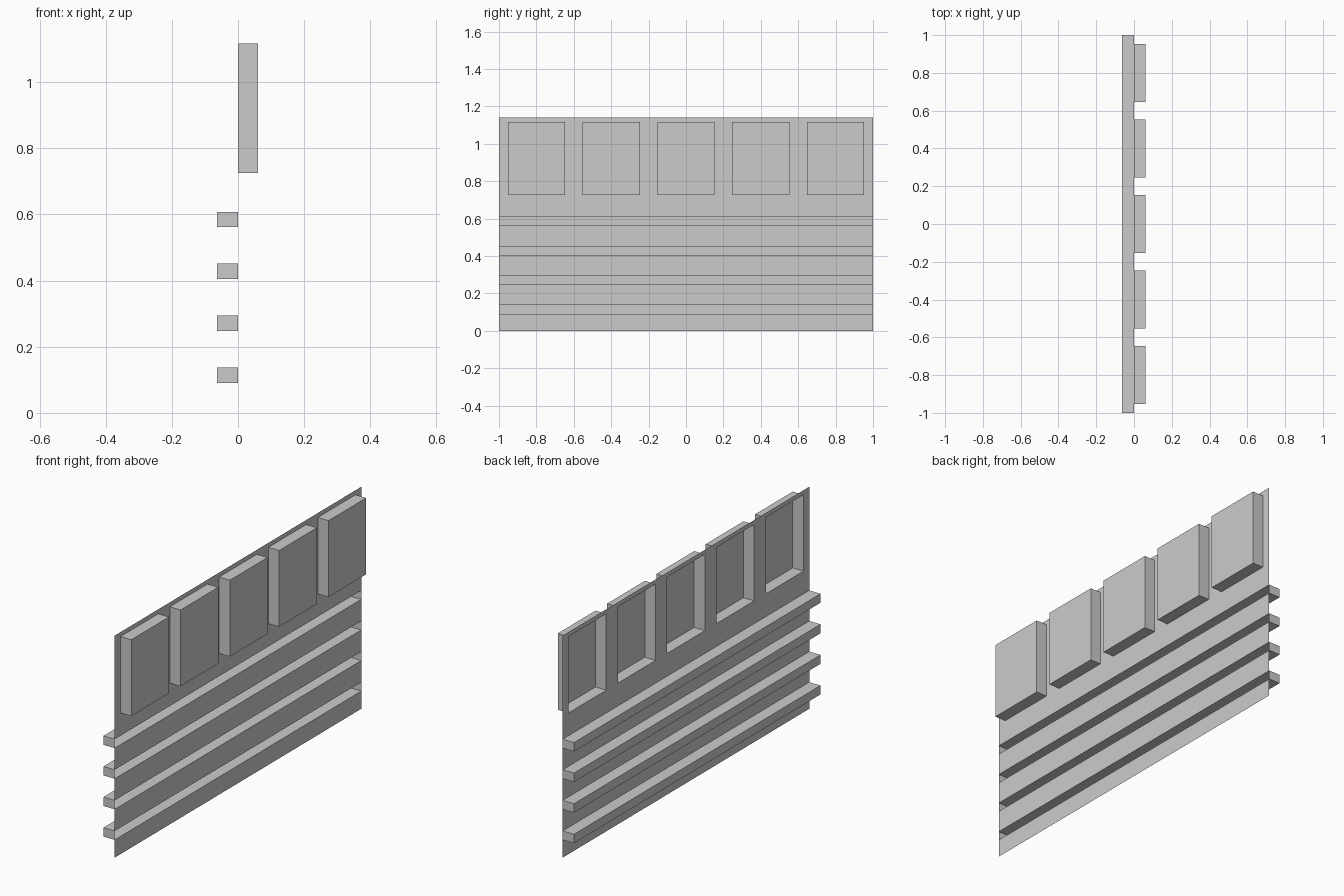
import bpy, bmesh

if "Cube" in bpy.data.objects:
    bpy.data.objects.remove(bpy.data.objects["Cube"])

PANEL_Y = [-0.8, -0.4, 0.0, 0.4, 0.8]
HALF_W, PANEL_Z0, PANEL_Z1, PANEL_X = 0.153, 0.725, 1.117, 0.061
RIB_Z0 = [0.091 + 0.157 * i for i in range(4)]
RIB_H, RIB_X = 0.046, -0.064
TOP = 1.14

bm = bmesh.new()


def quad(*pts):
    return bm.faces.new([bm.verts.new(p) for p in pts])


def sheet(x, y0, y1, z0, z1):
    return quad((x, y0, z0), (x, y1, z0), (x, y1, z1), (x, y0, z1))


def pocket(depth, y0, y1, z0, z1):
    """Hollow pressed tray: offset face plus four walls, open at x = 0."""
    sheet(depth, y0, y1, z0, z1)
    ring = [(y0, z0), (y1, z0), (y1, z1), (y0, z1)]
    for (ya, za), (yb, zb) in zip(ring, ring[1:] + ring[:1]):
        quad((0, ya, za), (0, yb, zb), (depth, yb, zb), (depth, ya, za))


# Lower sheet bands and the ribs pressed backwards between them
z = 0.0
for r in RIB_Z0:
    sheet(0, -1, 1, z, r)
    pocket(RIB_X, -1, 1, r, r + RIB_H)
    z = r + RIB_H
sheet(0, -1, 1, z, PANEL_Z0)

# Panel row: raised trays with sheet strips between them
y = -1.0
for c in PANEL_Y:
    sheet(0, y, c - HALF_W, PANEL_Z0, PANEL_Z1)
    pocket(PANEL_X, c - HALF_W, c + HALF_W, PANEL_Z0, PANEL_Z1)
    y = c + HALF_W
sheet(0, y, 1, PANEL_Z0, PANEL_Z1)

# Top border
sheet(0, -1, 1, PANEL_Z1, TOP)

bmesh.ops.remove_doubles(bm, verts=bm.verts[:], dist=1e-5)
me = bpy.data.meshes.new("pressed_wall_panel")
bm.to_mesh(me)
bm.free()
bpy.context.collection.objects.link(bpy.data.objects.new("pressed_wall_panel", me))
